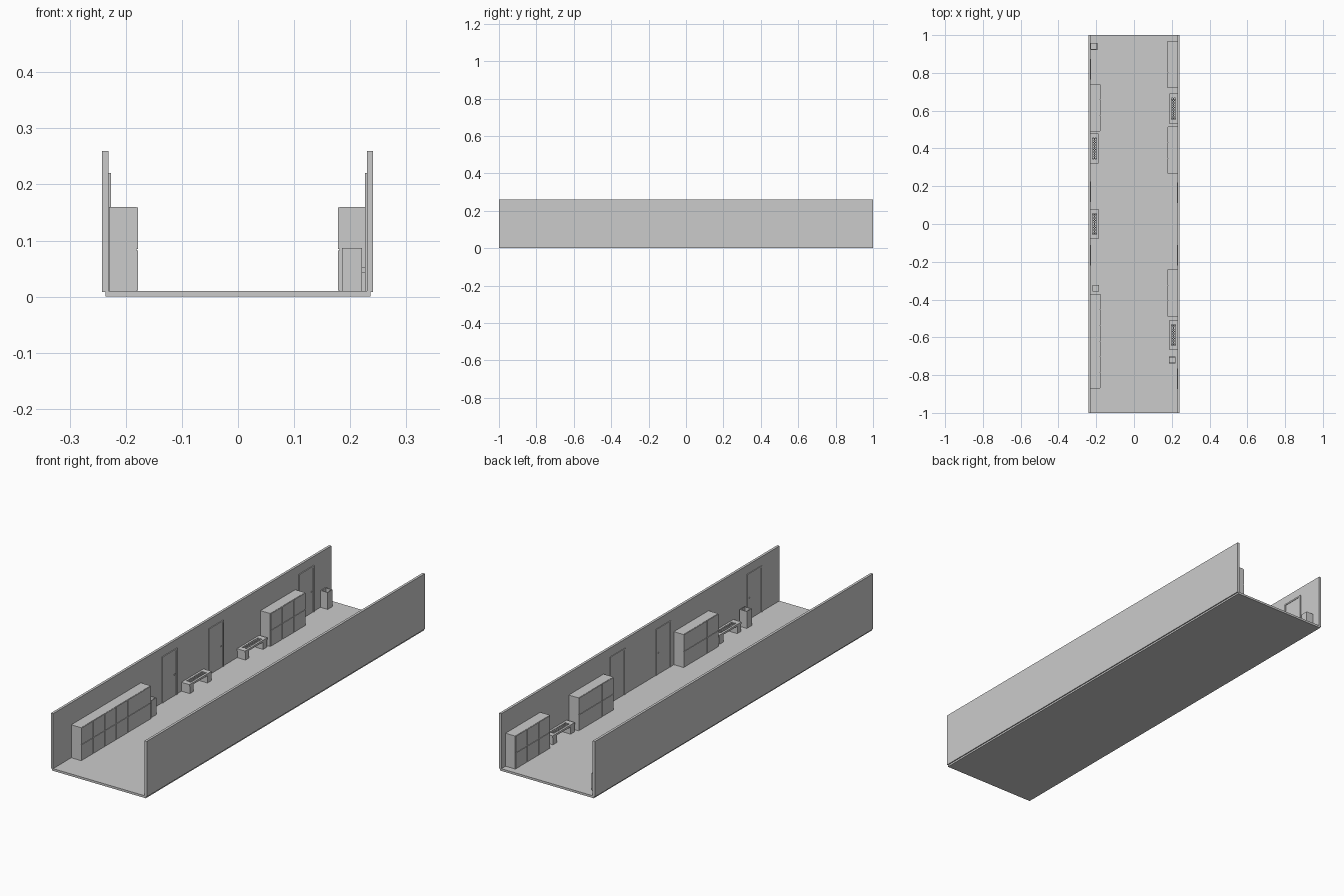
import bpy, bmesh
from mathutils import Matrix, Vector

if "Cube" in bpy.data.objects:
    bpy.data.objects.remove(bpy.data.objects["Cube"])

Z0 = 0.01  # floor top


def add_box(bm, x0, x1, y0, y1, z0, z1):
    m = Matrix.Translation(((x0 + x1) / 2, (y0 + y1) / 2, (z0 + z1) / 2)) \
        @ Matrix.Diagonal((abs(x1 - x0), abs(y1 - y0), abs(z1 - z0), 1))
    return bmesh.ops.create_cube(bm, size=1, matrix=m)["verts"]


def finish(name, bm):
    me = bpy.data.meshes.new(name)
    bm.to_mesh(me)
    bm.free()
    ob = bpy.data.objects.new(name, me)
    bpy.context.collection.objects.link(ob)
    return ob


def boxes(name, items):
    bm = bmesh.new()
    for b in items:
        add_box(bm, *b)
    return finish(name, bm)


# floor and walls
boxes("floor", [(-0.236, 0.236, -1, 1, 0, Z0)])
boxes("left_wall", [(-0.242, -0.2305, -1, 1, 0.008, 0.26)])
boxes("right_wall", [(0.2295, 0.241, -1, 1, 0.008, 0.26)])


# door: raised frame, leaf and handle
def door(side, y):
    w, h = 0.054, 0.22
    a, f, l = side * 0.236, side * 0.2265, side * 0.229
    t = 0.007
    boxes("door_frame", [(a, f, y - w, y - w + t, Z0, h),
                         (a, f, y + w - t, y + w, Z0, h),
                         (a, f, y - w + t, y + w - t, h - t, h)])
    boxes("door_leaf", [(a, l, y - w + t, y + w - t, Z0, h - t)])
    boxes("door_handle", [(l, side * 0.227, y + 0.031, y + 0.039, 0.105, 0.109)])


# locker block: carcass with two rows of three doors
def lockers(side, y):
    back, body, front = side * 0.23, side * 0.181, side * 0.1785
    bm = bmesh.new()
    add_box(bm, back, body, y - 0.125, y + 0.125, Z0, 0.16)
    n, g = 3, 0.0012
    w = 0.25 / n
    for i in range(n):
        ya = y - 0.125 + i * w
        for za, zb in ((Z0, 0.0835), (0.0835, 0.16)):
            add_box(bm, body, front, ya + g, ya + w - g, za + g, zb - g)
    finish("locker_block", bm)


# bench: two block legs and a perforated seat
def bench(side, y):
    xc = side * 0.209
    hw, hl, zt, zb = 0.0205, 0.08, 0.052, 0.043
    ix0, ix1, iy = xc - 0.011, xc + 0.011, 0.056
    items = [(xc - hw, xc + hw, y + s * 0.05, y + s * 0.077, Z0, zb) for s in (-1, 1)]
    items += [(xc - hw, ix0, y - hl, y + hl, zb, zt),
              (ix1, xc + hw, y - hl, y + hl, zb, zt),
              (ix0, ix1, y - hl, y - iy, zb, zt),
              (ix0, ix1, y + iy, y + hl, zb, zt),
              (xc - 0.0015, xc + 0.0015, y - iy, y + iy, zb, zt)]
    n = 9
    for i in range(1, n):
        yy = y - iy + 2 * iy * i / n
        items.append((ix0, ix1, yy - 0.002, yy + 0.002, zb, zt))
    boxes("bench", items)


# litter bin: box with a sunken open top
def litter_bin(x, y):
    bm = bmesh.new()
    add_box(bm, x - 0.018, x + 0.018, y - 0.018, y + 0.018, Z0, 0.087)
    bm.normal_update()
    top = max(bm.faces, key=lambda f: f.calc_center_median().z)
    bmesh.ops.inset_individual(bm, faces=[top], thickness=0.005)
    new = bmesh.ops.extrude_discrete_faces(bm, faces=[top])["faces"]
    bmesh.ops.translate(bm, verts=new[0].verts, vec=Vector((0, 0, -0.03)))
    finish("litter_bin", bm)


# furniture along both sides of the corridor
layout = {
    -1: dict(doors=(-0.165, 0.17, 0.82), lockers=(-0.745, -0.495, 0.615), benches=(0.0, 0.4)),
    1: dict(doors=(-0.82, -0.165, 0.165), lockers=(-0.365, 0.39, 0.845), benches=(-0.588, 0.61)),
}
for side, parts in layout.items():
    for y in parts["doors"]:
        door(side, y)
    for y in parts["lockers"]:
        lockers(side, y)
    for y in parts["benches"]:
        bench(side, y)

for x, y in ((-0.212, 0.94), (-0.202, -0.34), (0.203, -0.72)):
    litter_bin(x, y)
